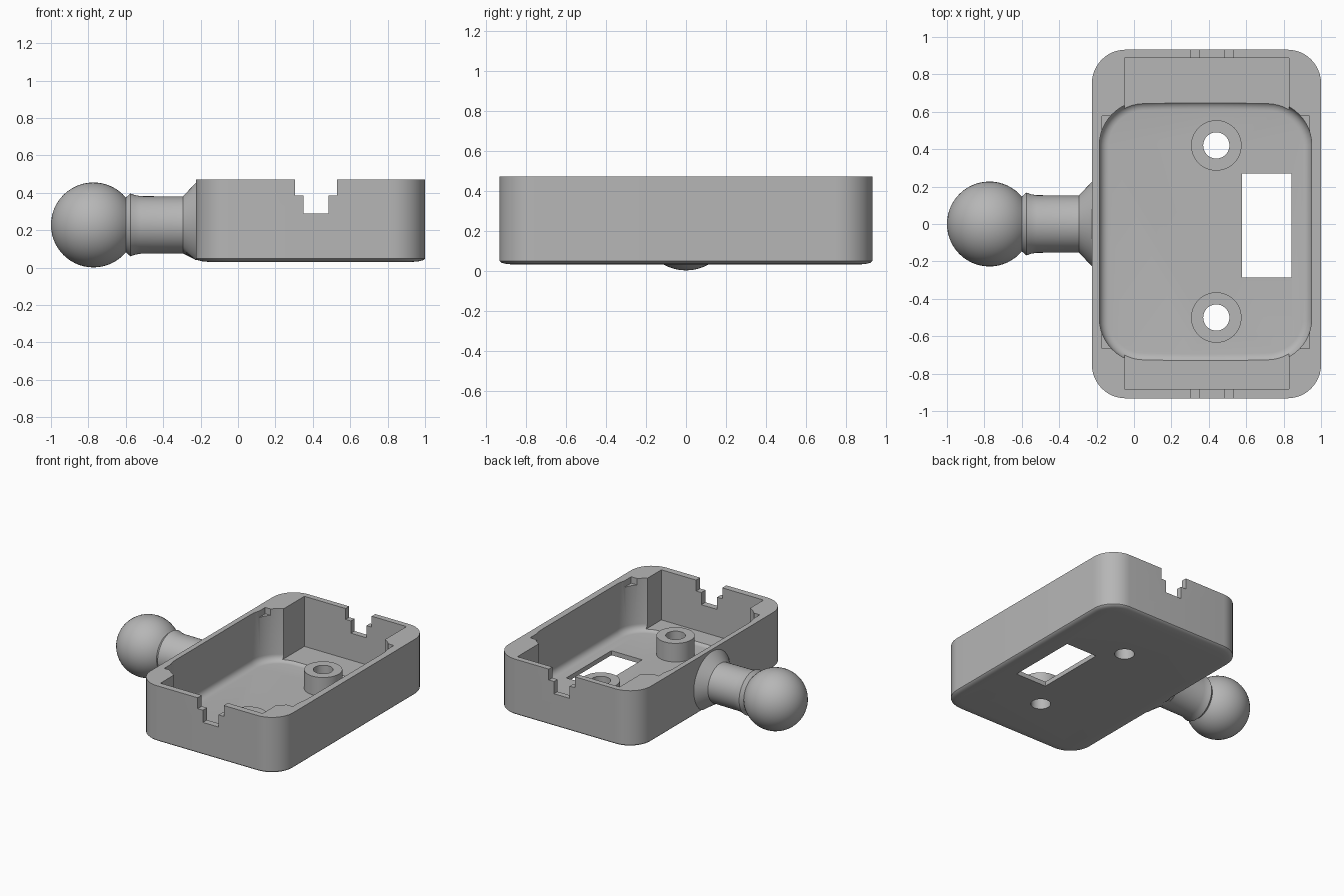
import bpy, bmesh
from math import sin, cos, pi
from mathutils import Vector

if "Cube" in bpy.data.objects:
    bpy.data.objects.remove(bpy.data.objects["Cube"])

grey = bpy.data.materials.new("plain grey")
grey.use_nodes = True
COLOUR = (0.47, 0.47, 0.47, 1)
grey.diffuse_color = COLOUR
grey.node_tree.nodes["Principled BSDF"].inputs["Base Color"].default_value = COLOUR


def skin(name, rings, closed=False):
    """Join equal rings of points into a solid, capped or looped."""
    bm = bmesh.new()
    loops = [[bm.verts.new(p) for p in ring] for ring in rings]
    pairs = list(zip(loops, loops[1:]))
    if closed:
        pairs.append((loops[-1], loops[0]))
    else:
        bm.faces.new(loops[0])
        bm.faces.new(loops[-1])
    n = len(loops[0])
    for a, b in pairs:
        for i in range(n):
            j = (i + 1) % n
            bm.faces.new((a[i], a[j], b[j], b[i]))
    bmesh.ops.recalc_face_normals(bm, faces=bm.faces)
    mesh = bpy.data.meshes.new(name)
    bm.to_mesh(mesh)
    bm.free()
    mesh.materials.append(grey)
    ob = bpy.data.objects.new(name, mesh)
    bpy.context.collection.objects.link(ob)
    return ob


def rounded_block(name, x0, x1, y0, y1, radius, levels, bulge=0, steps=12):
    """Rounded rectangle lofted through (inset, z) levels."""
    cx, cy = (x0 + x1) / 2, (y0 + y1) / 2
    rings = []
    for inset, z in levels:
        hx, hy = (x1 - x0) / 2 - inset, (y1 - y0) / 2 - inset
        r = radius - inset
        ring = []
        for q, (sx, sy) in enumerate(((1, 1), (-1, 1), (-1, -1), (1, -1))):
            for k in range(steps + 1):
                a = (q + k / steps) * pi / 2
                x = sx * (hx - r) + r * cos(a)
                y = sy * (hy - r) + r * sin(a)
                ring.append((cx + x, cy + y * (1 - bulge * (x / hx) ** 2), z))
            if bulge and q in (0, 2):      # bowed end walls
                for k in range(1, 8):
                    x = sx * (hx - r) * (1 - k / 4)
                    ring.append((cx + x, cy + sy * hy * (1 - bulge * (x / hx) ** 2), z))
        rings.append(ring)
    return skin(name, rings)


def box(name, x0, x1, y0, y1, z0, z1):
    return skin(name, [[(x0, y0, z), (x1, y0, z), (x1, y1, z), (x0, y1, z)]
                       for z in (z0, z1)])


def circle_ring(x, y, z, r, n=48):
    return [(x + r * cos(2 * pi * i / n), y + r * sin(2 * pi * i / n), z)
            for i in range(n)]


def cut(target, cutter):
    mod = target.modifiers.new("cut", "BOOLEAN")
    mod.operation = "DIFFERENCE"
    mod.solver = "EXACT"
    mod.object = cutter
    bpy.context.view_layer.objects.active = target
    bpy.ops.object.modifier_apply(modifier=mod.name)
    bpy.data.objects.remove(cutter)


TOP, OVER = 0.47, 0.6
BOSSES = ((0.44, 0.42), (0.44, -0.5))

# Outer tray with a softened underside
tray = rounded_block("tray", -0.225, 1.0, -0.932, 0.932, 0.18,
                     [(0.07, 0.03), (0.03, 0.034), (0.008, 0.04), (0, 0.048), (0, TOP)])

# Main pocket with a filleted floor and bowed ends
fillet = 0.05
levels = [(fillet * (1 - sin(k * pi / 12)), 0.065 + fillet * (1 - cos(k * pi / 12)))
          for k in range(7)]
cut(tray, rounded_block("pocket_cutter", -0.185, 0.95, -0.745, 0.662, 0.23,
                        levels + [(0, OVER)], bulge=0.018))

# Long recess, shallow corner ledges and floor window
cut(tray, box("recess_cutter", -0.05, 0.83, -0.882, 0.888, 0.08, OVER))
cut(tray, box("ledge_cutter", -0.17, 0.938, -0.665, 0.578, 0.42, OVER))
cut(tray, box("window_cutter", 0.577, 0.842, -0.285, 0.27, -0.1, 0.2))

# Stepped notches in both end walls
cut(tray, box("wide_notch_cutter", 0.305, 0.53, -1.1, 1.1, 0.385, OVER))
cut(tray, box("narrow_notch_cutter", 0.35, 0.485, -1.1, 1.1, 0.29, OVER))

# Screw holes and hollow bosses
parts = [tray]
for (x, y), side in zip(BOSSES, ("back", "front")):
    cut(tray, skin("hole_cutter", [circle_ring(x, y, z, 0.07) for z in (-0.1, 0.3)]))
    parts.append(skin(side + "_screw_boss",
                      [circle_ring(x, y, z, r) for r, z in
                       ((0.07, 0.05), (0.135, 0.05), (0.135, 0.21), (0.07, 0.21))],
                      closed=True))

# Ball, neck and flared collar turned about the x axis
R, CX, CZ = 0.227, -0.773, 0.228
profile = [(CX - R * cos(a), R * sin(a))
           for a in [0.02 + k * 2.42 / 22 for k in range(23)]]
profile += [(-0.575, 0.168), (-0.55, 0.159), (-0.52, 0.154),
            (-0.295, 0.152), (-0.225, 0.226), (-0.21, 0.226)]
rings = []
for x, r in profile:
    floor = 0.04 if x > -0.25 else 0
    rings.append([(x, p[0], max(p[1], floor)) for p in circle_ring(0, CZ, 0, r)])
parts.append(skin("ball_stem", rings))

# Smooth curved walls, keep edges crisp
bpy.ops.object.select_all(action="DESELECT")
for ob in parts:
    ob.select_set(True)
bpy.context.view_layer.objects.active = tray
bpy.ops.object.shade_smooth_by_angle(angle=pi / 6)
